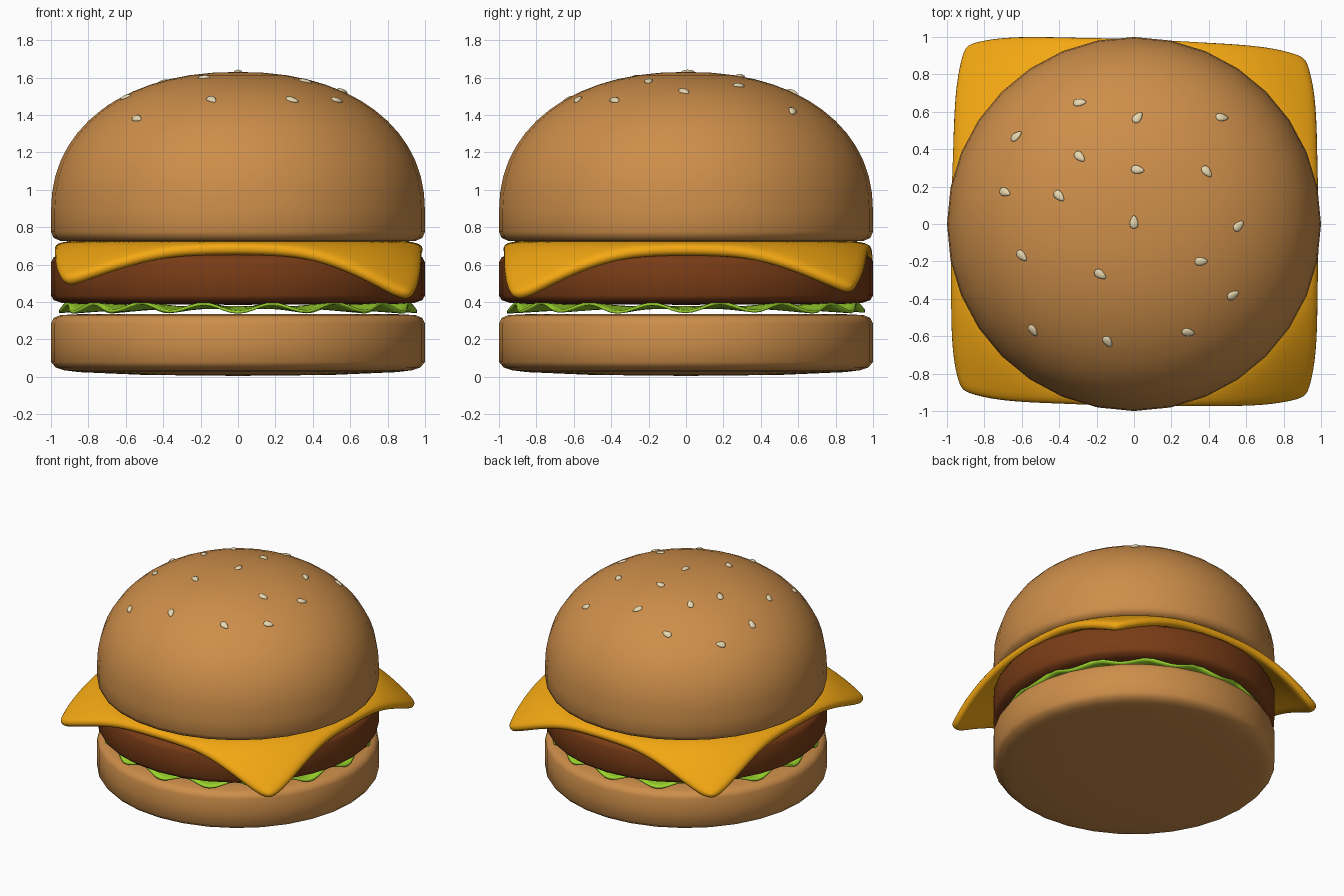
import bpy, bmesh, math
from mathutils import Vector, Matrix

if "Cube" in bpy.data.objects:
    bpy.data.objects.remove(bpy.data.objects["Cube"])


def material(name, rgb):
    m = bpy.data.materials.new(name)
    m.diffuse_color = (*rgb, 1)
    m.use_nodes = True
    m.node_tree.nodes["Principled BSDF"].inputs["Base Color"].default_value = m.diffuse_color
    return m


BUN = material("bun", (0.61, 0.27, 0.068))
PATTY = material("meat", (0.19, 0.045, 0.008))
CHEESE = material("cheese", (0.9, 0.39, 0.006))
LEAF = material("leaf", (0.32, 0.65, 0.025))
SEED = material("seed", (0.8, 0.68, 0.43))


def finish(bm, name, mat):
    bmesh.ops.recalc_face_normals(bm, faces=bm.faces)
    mesh = bpy.data.meshes.new(name)
    bm.to_mesh(mesh)
    bm.free()
    mesh.materials.append(mat)
    mesh.shade_smooth()
    ob = bpy.data.objects.new(name, mesh)
    bpy.context.collection.objects.link(ob)
    return ob


def lathe(name, profile, mat, n=32):
    """Spin an (r, z) profile, bottom centre to top centre, around z."""
    bm = bmesh.new()
    vs = [bm.verts.new((r, 0, z)) for r, z in profile]
    es = [bm.edges.new(p) for p in zip(vs, vs[1:])]
    bmesh.ops.spin(bm, geom=vs + es, cent=(0, 0, 0), axis=(0, 0, 1),
                   angle=math.tau, steps=n, use_merge=True)
    bmesh.ops.remove_doubles(bm, verts=bm.verts, dist=1e-4)
    return finish(bm, name, mat)


# bottom bun and patty
lathe("bottom_bun", [(0, 0.005), (0.5, 0.01), (0.85, 0.025), (0.93, 0.035), (0.975, 0.05),
                     (1, 0.08), (1, 0.18), (1, 0.285), (0.985, 0.315), (0.95, 0.33),
                     (0.85, 0.335), (0, 0.335)], BUN)
lathe("patty", [(0, 0.385), (0.85, 0.388), (0.94, 0.395), (0.985, 0.41), (1, 0.435),
                (1, 0.52), (1, 0.61), (0.985, 0.64), (0.94, 0.653), (0.85, 0.658), (0, 0.66)], PATTY)

# top bun: super-elliptical dome on a rounded rim
Z0, H, P = 0.88, 0.75, 2.2


def dome_z(r):
    return Z0 + H * max(0, 1 - r ** P) ** (1 / P)


dome = []
for i in range(15):
    t = i / 14 * math.pi / 2
    r = math.cos(t) ** (2 / P) if i < 14 else 0
    dome.append((r, dome_z(r)))
lathe("top_bun", [(0, 0.72), (0.85, 0.72), (0.95, 0.727), (0.985, 0.742), (1, 0.775)] + dome, BUN)

# lettuce: disc with a ruffled rim
bm = bmesh.new()
N, WAVES = 160, 16
radii = [0.3, 0.6, 0.72, 0.8, 0.86, 0.91, 0.945]
rings = []
for r in radii:
    k = max(0, (r - 0.6) / 0.345)
    ring = []
    for i in range(N):
        a = math.tau * i / N
        w = -math.cos(WAVES * (a + math.pi / 2))
        z = 0.37 + k * (0.022 * w + 0.003 * math.sin(5 * a))
        rr = r - 0.012 * k * w
        ring.append(bm.verts.new((rr * math.cos(a), rr * math.sin(a), z)))
    rings.append(ring)
bm.faces.new(rings[0])
for a, b in zip(rings, rings[1:]):
    for i in range(N):
        j = (i + 1) % N
        bm.faces.new((a[i], b[i], b[j], a[j]))
leaf = finish(bm, "lettuce", LEAF)
sol = leaf.modifiers.new("thickness", "SOLIDIFY")
sol.thickness, sol.offset = 0.015, 0

# cheese: uneven square slice, corners drooping over the patty
bm = bmesh.new()
bmesh.ops.create_grid(bm, x_segments=24, y_segments=24, size=1)
FL, FR, BR, BL = [Vector(c) for c in ((-1.0, -0.965, 0.19), (1.0, -1.0, 0.26),
                                      (0.995, 0.965, 0.24), (-0.975, 1.035, 0.25))]
for v in bm.verts:
    u, w = v.co.x, v.co.y
    s, t = (u + 1) / 2, (w + 1) / 2
    c = FL.lerp(FR, s).lerp(BL.lerp(BR, s), t)
    x = c.x * (1 - 0.065 * w ** 6)
    y = c.y * (1 - 0.065 * u ** 6)
    d = min(1, max(0, (math.hypot(x, y) - 0.95) / 0.35))
    v.co = (x, y, 0.725 - 1.05 * c.z * d ** 1.35)
cheese = finish(bm, "cheese_slice", CHEESE)
if cheese.data.polygons[0].normal.z < 0:
    cheese.data.flip_normals()
sol = cheese.modifiers.new("thickness", "SOLIDIFY")
sol.thickness, sol.offset = 0.07, -1
sub = cheese.modifiers.new("rounding", "SUBSURF")
sub.levels = sub.render_levels = 2

# sesame seeds: (x, y, heading in degrees) on the dome
SEEDS = [(0, 0.01, 90), (0.02, 0.29, -10), (-0.29, 0.36, -45), (-0.4, 0.15, -45),
         (-0.18, -0.27, -35), (0.36, -0.2, 0), (0.39, 0.28, -50), (0.02, 0.57, 55),
         (-0.29, 0.65, -5), (0.47, 0.57, 5), (-0.63, 0.47, 30), (-0.69, 0.17, -20),
         (-0.6, -0.17, -40), (-0.54, -0.57, -65), (-0.14, -0.63, -65),
         (0.29, -0.58, -20), (0.53, -0.38, 25), (0.56, -0.01, 40)]
for i, (x, y, deg) in enumerate(SEEDS):
    r = math.hypot(x, y)
    slope = (dome_z(r + 0.01) - dome_z(max(0, r - 0.01))) / 0.02
    normal = Vector((-slope * x / r, -slope * y / r, 1)).normalized()
    h = math.radians(deg)
    along = Vector((math.cos(h), math.sin(h), 0))
    along = (along - normal * along.dot(normal)).normalized()
    basis = Matrix((along, normal.cross(along), normal)).transposed()
    bm = bmesh.new()
    bmesh.ops.create_uvsphere(bm, u_segments=14, v_segments=8, radius=1)
    for v in bm.verts:
        p = v.co
        q = Vector((0.036 * p.x, 0.022 * p.y * (1 - 0.35 * p.x), 0.012 * p.z))
        v.co = basis @ q + Vector((x, y, dome_z(r)))
    finish(bm, f"sesame_seed_{i + 1}", SEED)
